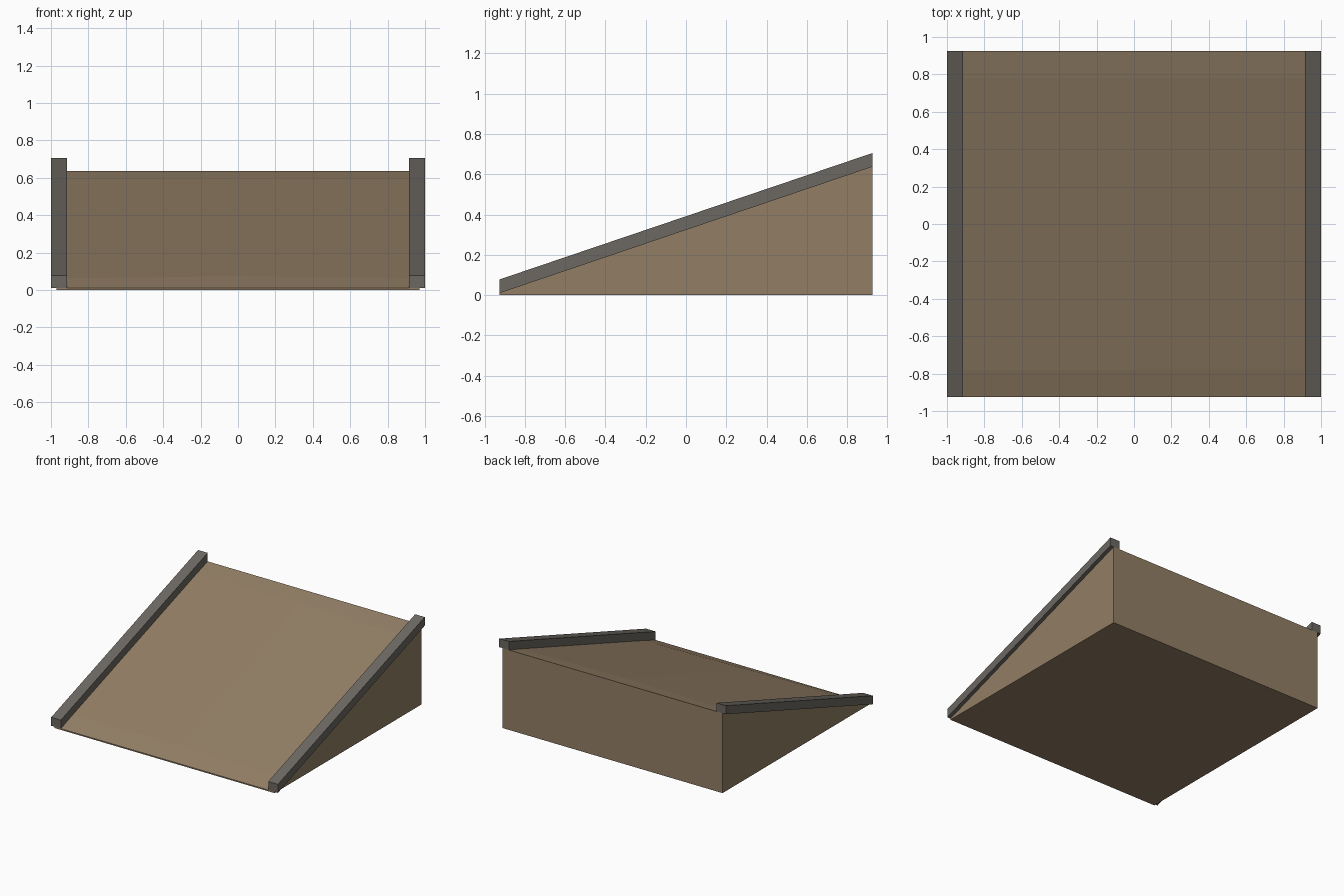
import bpy
import bmesh

if "Cube" in bpy.data.objects:
    bpy.data.objects.remove(bpy.data.objects["Cube"], do_unlink=True)


def material(name, rgb):
    mat = bpy.data.materials.new(name)
    mat.use_nodes = True
    mat.diffuse_color = (*rgb, 1)
    mat.node_tree.nodes["Principled BSDF"].inputs["Base Color"].default_value = (*rgb, 1)
    return mat


WOOD = material("brown wood", (0.29, 0.21, 0.13))
TRIM = material("dark grey trim", (0.15, 0.138, 0.122))

LENGTH = 0.925           # half length along y
LOW, HIGH = 0.01, 0.637  # ramp height at the front and back


def slope(y):
    return LOW + (HIGH - LOW) * (y + LENGTH) / (2 * LENGTH)


def loft(name, sections, mat):
    """Skin matching closed (x, y, z) sections and cap both ends."""
    bm = bmesh.new()
    rings = [[bm.verts.new(p) for p in s] for s in sections]
    for a, b in zip(rings, rings[1:]):
        for i in range(len(a)):
            j = (i + 1) % len(a)
            bm.faces.new((a[i], a[j], b[j], b[i]))
    bm.faces.new(rings[0])
    bm.faces.new(rings[-1])
    bmesh.ops.recalc_face_normals(bm, faces=bm.faces)
    mesh = bpy.data.meshes.new(name)
    bm.to_mesh(mesh)
    bm.free()
    mesh.materials.append(mat)
    obj = bpy.data.objects.new(name, mesh)
    bpy.context.collection.objects.link(obj)
    return obj


# Wedge body, with a very slight crown on the deck away from its ends
def wedge_section(x, crown):
    points = [(x, -LENGTH, 0), (x, -LENGTH, LOW)]
    points += [(x, y, slope(y) + crown) for y in (-0.78, 0.78)]
    return points + [(x, LENGTH, HIGH), (x, LENGTH, 0)]


loft("ramp_body", [wedge_section(x, c) for x, c in
                   ((-0.97, 0), (-0.91, 0.003), (0, 0.015), (0.91, 0.003), (0.97, 0))], WOOD)

# Raised rails along both sloping edges
for side, name in ((1, "left_rail"), (-1, "right_rail")):
    loft(name, [[(side * x, y, slope(y) + h) for x, h in
                 ((0.915, 0), (1, 0), (1, 0.068), (0.915, 0.068))]
                for y in (-LENGTH, LENGTH)], TRIM)
